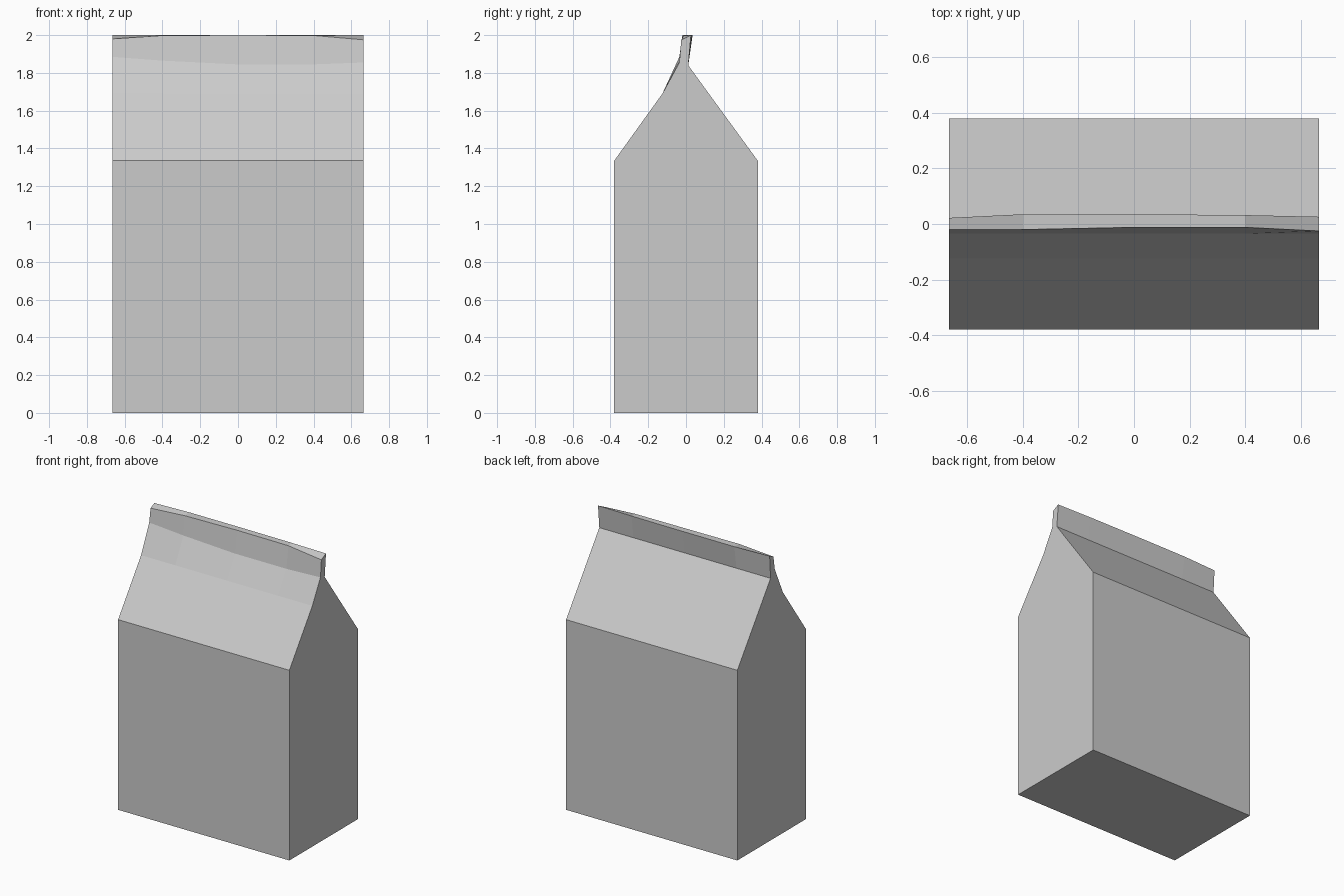
import bpy
import bmesh

cube = bpy.data.objects.get("Cube")
if cube:
    bpy.data.objects.remove(cube, do_unlink=True)


def make_material(name, colour):
    mat = bpy.data.materials.new(name)
    mat.use_nodes = True
    mat.diffuse_color = colour
    mat.node_tree.nodes["Principled BSDF"].inputs["Base Color"].default_value = colour
    return mat


def section(bm, x, fin_z, front_y, front_z, back_y):
    """One closed cross-section of the folded bag, from front base to back base."""
    profile = [
        (-0.38, 0), (-0.38, 1.335), (-0.125, 1.69), (-0.035, fin_z),
        (front_y, front_z), (back_y, 2.0),
        (0.012, 1.84), (0.11, 1.705), (0.38, 1.335), (0.38, 0),
    ]
    return [bm.verts.new((x, y, z)) for y, z in profile]


# Stations across the width: x, pinch height, crest front y and z, crest back y
stations = [
    (-0.665, 1.885, -0.02, 1.98, 0.022),
    (-0.4, 1.865, -0.02, 1.998, 0.035),
    (0, 1.845, -0.012, 2.0, 0.035),
    (0.4, 1.845, -0.012, 1.998, 0.032),
    (0.665, 1.855, -0.025, 1.975, 0.026),
]

# Bag body: bridge neighbouring sections, then close both ends
bm = bmesh.new()
rings = [section(bm, *s) for s in stations]
for a, b in zip(rings, rings[1:]):
    for i in range(len(a)):
        j = (i + 1) % len(a)
        bm.faces.new((a[i], b[i], b[j], a[j]))
bm.faces.new(rings[0])
bm.faces.new(rings[-1][::-1])
bmesh.ops.recalc_face_normals(bm, faces=bm.faces)

mesh = bpy.data.meshes.new("folded_bag")
bm.to_mesh(mesh)
bm.free()
mesh.materials.append(make_material("light grey", (0.6, 0.6, 0.6, 1)))
bag = bpy.data.objects.new("folded_bag", mesh)
bpy.context.collection.objects.link(bag)
